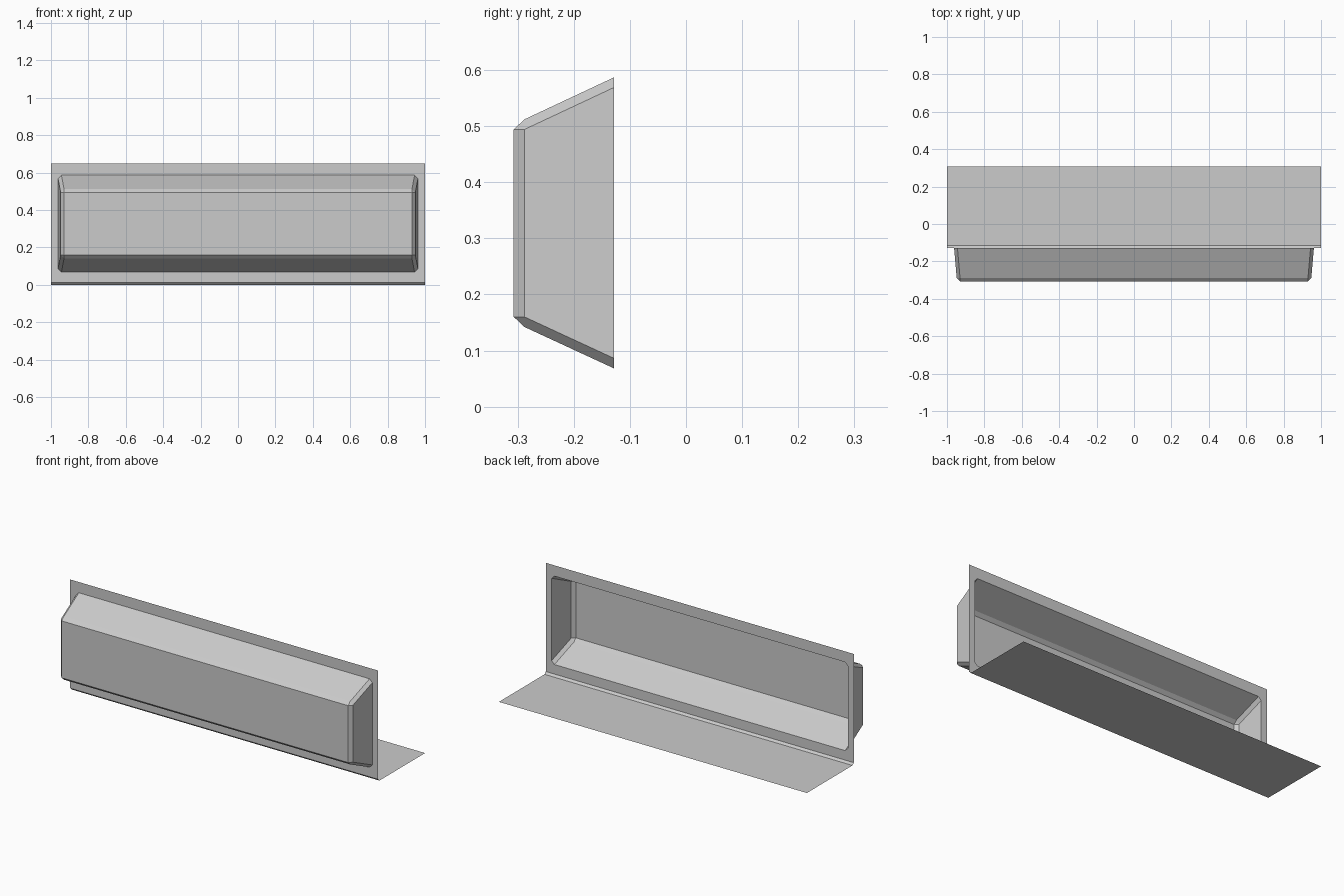
import bpy, bmesh
from mathutils import Vector

cube = bpy.data.objects.get("Cube")
if cube:
    bpy.data.objects.remove(cube, do_unlink=True)

grey = bpy.data.materials.new("light grey metal")
grey.use_nodes = True
color = (0.6, 0.6, 0.6, 1)
grey.diffuse_color = color
grey.node_tree.nodes["Principled BSDF"].inputs["Base Color"].default_value = color

INSIDE = Vector((0, 0.3, 0.33))   # point behind the sheet, used to face normals outward
PLATE_Y = -0.128
CORNERS = [(-1, 0), (1, 0), (1, 1), (-1, 1)]


def rect(bm, y, half, low, high):
    return [bm.verts.new((s * half, y, high if t else low)) for s, t in CORNERS]


def cut_rect(bm, y, half, low, high, c):
    """Rectangle loop with clipped corners, two vertices per corner."""
    verts = []
    for i, (s, t) in enumerate(CORNERS):
        z, inward = (high, -c) if t else (low, c)
        pair = [(s * half, y, z + inward), (s * (half - c), y, z)]
        verts += [bm.verts.new(p) for p in (pair if i % 2 == 0 else pair[::-1])]
    return verts


def join(bm, square, loop):
    """Fill between a rectangle and a clipped loop."""
    for i in range(4):
        a, b, n = loop[2 * i], loop[2 * i + 1], loop[(2 * i + 2) % 8]
        bm.faces.new((square[i], a, b))
        bm.faces.new((square[i], b, n, square[(i + 1) % 4]))


def finish(bm, name):
    bm.normal_update()
    for f in bm.faces:
        if f.normal.dot(f.calc_center_median() - INSIDE) < 0:
            f.normal_flip()
    mesh = bpy.data.meshes.new(name)
    bm.to_mesh(mesh)
    bm.free()
    mesh.materials.append(grey)
    bpy.context.collection.objects.link(bpy.data.objects.new(name, mesh))


def opening(bm):
    return cut_rect(bm, PLATE_Y, 0.962, 0.068, 0.587, 0.018)


# Upright plate with opening, folded into the floor sheet
bm = bmesh.new()
outer = rect(bm, PLATE_Y, 1, 0.012, 0.65)
join(bm, outer, opening(bm))
edge = outer[:2]
for y in (PLATE_Y + 0.012, 0.307):
    new = [bm.verts.new((x, y, 0)) for x in (-1, 1)]
    bm.faces.new((edge[0], edge[1], new[1], new[0]))
    edge = new
finish(bm, "folded_plate")

# Tapered hollow tray with a chamfered front
bm = bmesh.new()
back = opening(bm)
rim = cut_rect(bm, -0.288, 0.948, 0.142, 0.512, 0.018)
for i in range(8):
    j = (i + 1) % 8
    bm.faces.new((back[i], back[j], rim[j], rim[i]))
front = rect(bm, -0.307, 0.93, 0.16, 0.494)
join(bm, front, rim)
bm.faces.new(front)
finish(bm, "hollow_tray")
